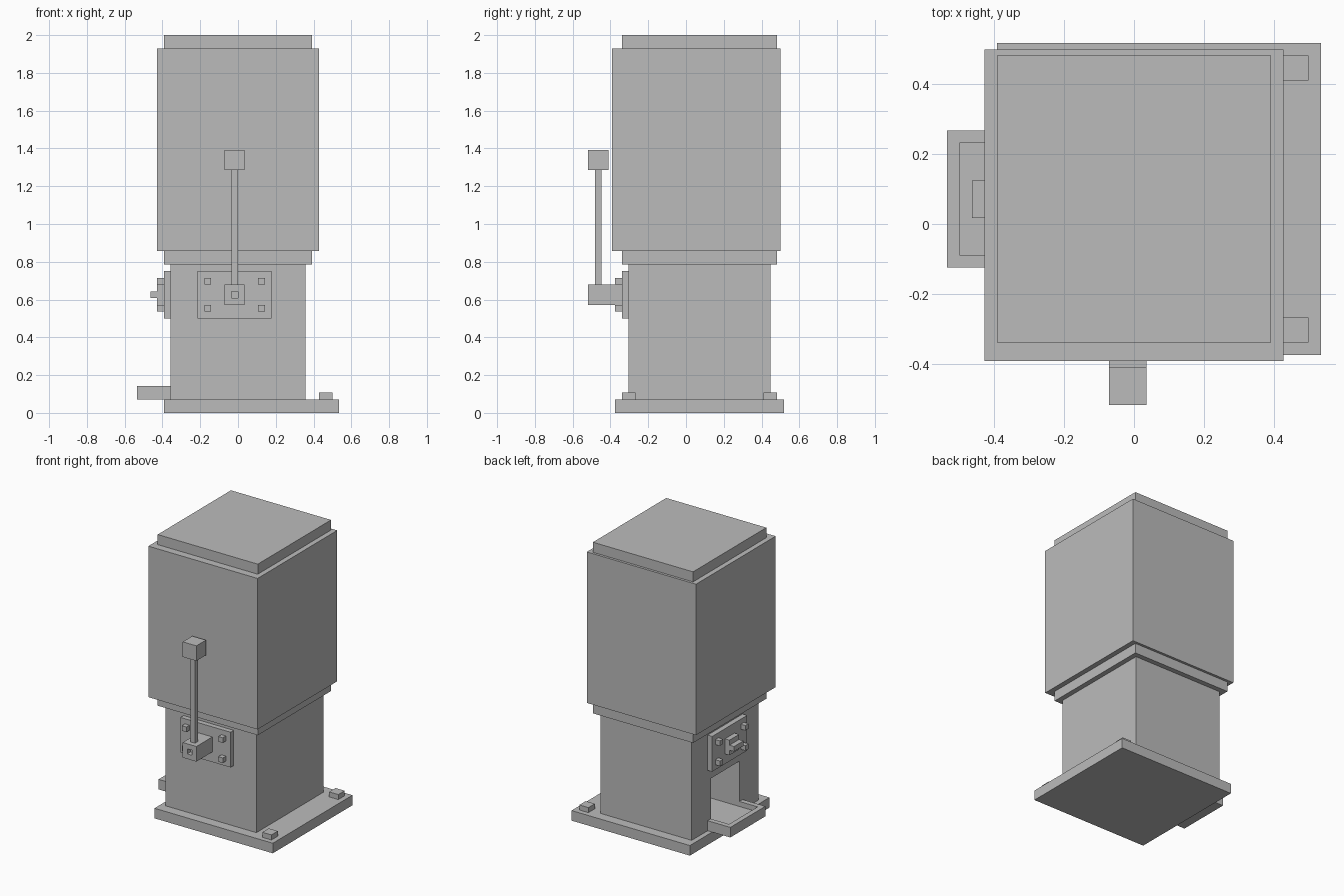
import bpy
import bmesh
from mathutils import Vector

if "Cube" in bpy.data.objects:
    bpy.data.objects.remove(bpy.data.objects["Cube"], do_unlink=True)

U = 1 / 28  # one block of the design grid

grey = bpy.data.materials.new("plain_grey")
grey.use_nodes = True
GREY = (0.5, 0.5, 0.5, 1)
grey.diffuse_color = GREY
grey.node_tree.nodes["Principled BSDF"].inputs["Base Color"].default_value = GREY


def box(name, x, y, z):
    """Box from (low, high) ranges in grid units."""
    low, high = (Vector(c) * U for c in zip(x, y, z))
    bm = bmesh.new()
    bmesh.ops.create_cube(bm, size=1)
    bmesh.ops.scale(bm, vec=high - low, verts=bm.verts)
    mesh = bpy.data.meshes.new(name)
    bm.to_mesh(mesh)
    bm.free()
    mesh.materials.append(grey)
    obj = bpy.data.objects.new(name, mesh)
    obj.location = (low + high) / 2
    bpy.context.collection.objects.link(obj)
    return obj


def carve(targets, x, y, z):
    """Cut one box-shaped hollow out of the targets."""
    cutter = box("cutter", x, y, z)
    cutter.hide_render = True
    for obj in targets:
        mod = obj.modifiers.new("hollow", 'BOOLEAN')
        mod.operation = 'DIFFERENCE'
        mod.solver = 'EXACT'
        mod.object = cutter
        bpy.context.view_layer.objects.active = obj
        bpy.ops.object.modifier_apply(modifier=mod.name)
    bpy.data.objects.remove(cutter, do_unlink=True)


# Base with its two anchor bolts
box("base", (-11, 15), (-10.5, 14.5), (0, 2))
for side, y in (("front", -9.5), ("back", 11.5)):
    box(f"base_bolt_{side}", (12, 14), (y, y + 2), (2, 3))

# Pedestal, collar, container and lid
pedestal = box("pedestal", (-10, 10), (-8.5, 12.5), (2, 22))
box("collar", (-11, 11), (-9.5, 13.5), (22, 24))
box("container", (-12, 12), (-11, 14), (24, 54))
box("lid", (-11, 11), (-9.5, 13.5), (54, 56))

# Outlet chute running into an open tray
tray = box("tray", (-15, -10), (-3.5, 7.5), (2, 4))
carve([pedestal, tray], (-14, 4), (-2.5, 6.5), (3, 12))

# Front plate and lever
box("lever_plate", (-6, 5), (-9.5, -8.5), (14, 21))
box("lever_mount", (-2, 1), (-11.5, -9.5), (16, 19))
hub = box("lever_hub", (-2, 1), (-14.5, -11.5), (16, 19))
carve([hub], (-1, 0), (-15, -13.5), (17, 18))
box("lever_rod", (-1, 0), (-13.5, -12.5), (19, 36))
box("lever_knob", (-2, 1), (-14.5, -11.5), (36, 39))

# Side plate and turn handle
box("handle_plate", (-11, -10), (-3.5, 7.5), (14, 21))
box("handle_hub", (-12, -11), (0.5, 3.5), (16, 19))
box("handle_bar", (-13, -12), (0.5, 3.5), (17, 18))

# Corner bolts on both plates
for z in (15, 19):
    for x in (-5, 3):
        box("lever_plate_bolt", (x, x + 1), (-10.5, -9.5), (z, z + 1))
    for y in (-2.5, 5.5):
        box("handle_plate_bolt", (-12, -11), (y, y + 1), (z, z + 1))
